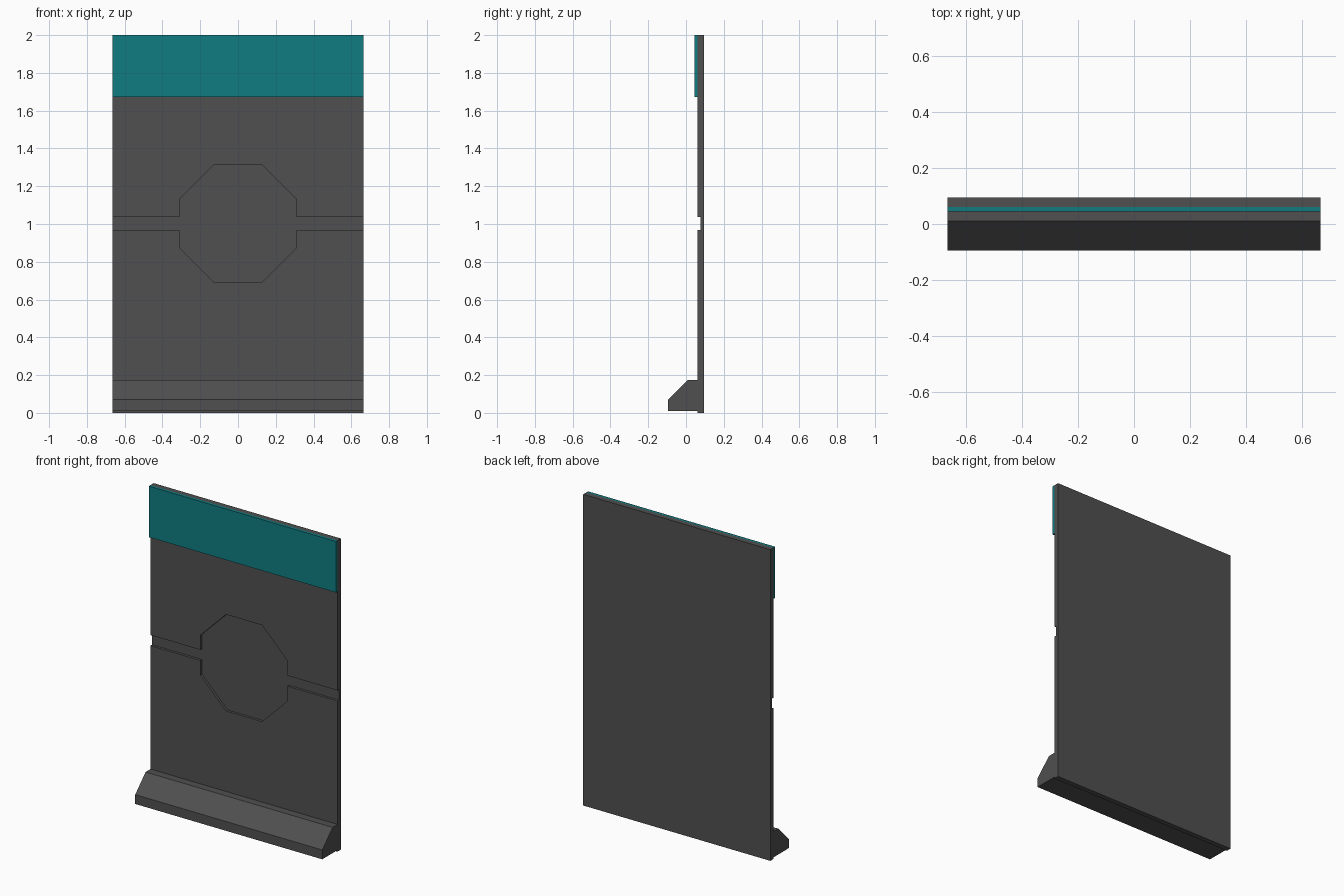
import bpy, bmesh
from mathutils import Vector

if "Cube" in bpy.data.objects:
    bpy.data.objects.remove(bpy.data.objects["Cube"])

HALF_W = 0.665


def paint(name, rgb):
    mat = bpy.data.materials.new(name)
    mat.diffuse_color = (*rgb, 1)
    mat.use_nodes = True
    mat.node_tree.nodes["Principled BSDF"].inputs["Base Color"].default_value = mat.diffuse_color
    return mat


def prism(name, points, sweep, mat=None):
    """Extrude a closed planar outline along the sweep vector."""
    bm = bmesh.new()
    face = bm.faces.new([bm.verts.new(p) for p in points])
    top = bmesh.ops.extrude_face_region(bm, geom=[face])["geom"]
    bmesh.ops.translate(bm, vec=Vector(sweep),
                        verts=[g for g in top if isinstance(g, bmesh.types.BMVert)])
    bmesh.ops.recalc_face_normals(bm, faces=bm.faces)
    mesh = bpy.data.meshes.new(name)
    bm.to_mesh(mesh)
    bm.free()
    obj = bpy.data.objects.new(name, mesh)
    bpy.context.collection.objects.link(obj)
    if mat:
        mesh.materials.append(mat)
    return obj


def across(name, profile, mat):
    """Sweep a (y, z) profile over the full width."""
    return prism(name, [(-HALF_W, y, z) for y, z in profile], (2 * HALF_W, 0, 0), mat)


dark = paint("dark_grey", (0.08, 0.08, 0.08))
teal = paint("teal", (0.005, 0.2, 0.22))

# Main wall slab
wall = across("wall_panel", [(0.061, 0), (0.094, 0), (0.094, 2), (0.061, 2)], dark)

# Shallow recess: octagon joined to a horizontal groove, mirrored from one quarter
quarter = [(0.8, 0.034), (0.31, 0.034), (0.31, 0.128), (0.128, 0.31)]
upper = quarter + [(-x, z) for x, z in reversed(quarter)]
outline = upper + [(x, -z) for x, z in reversed(upper)]
cutter = prism("recess_cutter", [(x, 0.0, 1.002 + z) for x, z in outline],
               (0, 0.077, 0), dark)
cutter.hide_render = True
cut = wall.modifiers.new("recess", 'BOOLEAN')
cut.operation = 'DIFFERENCE'
cut.solver = 'EXACT'
cut.object = cutter
bpy.context.view_layer.objects.active = wall
bpy.ops.object.modifier_apply(modifier=cut.name)
bpy.data.objects.remove(cutter)

# Coloured strip along the top
across("top_band", [(0.044, 1.672), (0.061, 1.672), (0.061, 2), (0.044, 2)], teal)

# Sloped kerb along the foot
across("base_kerb", [(0.061, 0.01), (0.061, 0.175), (0.011, 0.175),
                     (-0.094, 0.07), (-0.094, 0.01)], dark)
